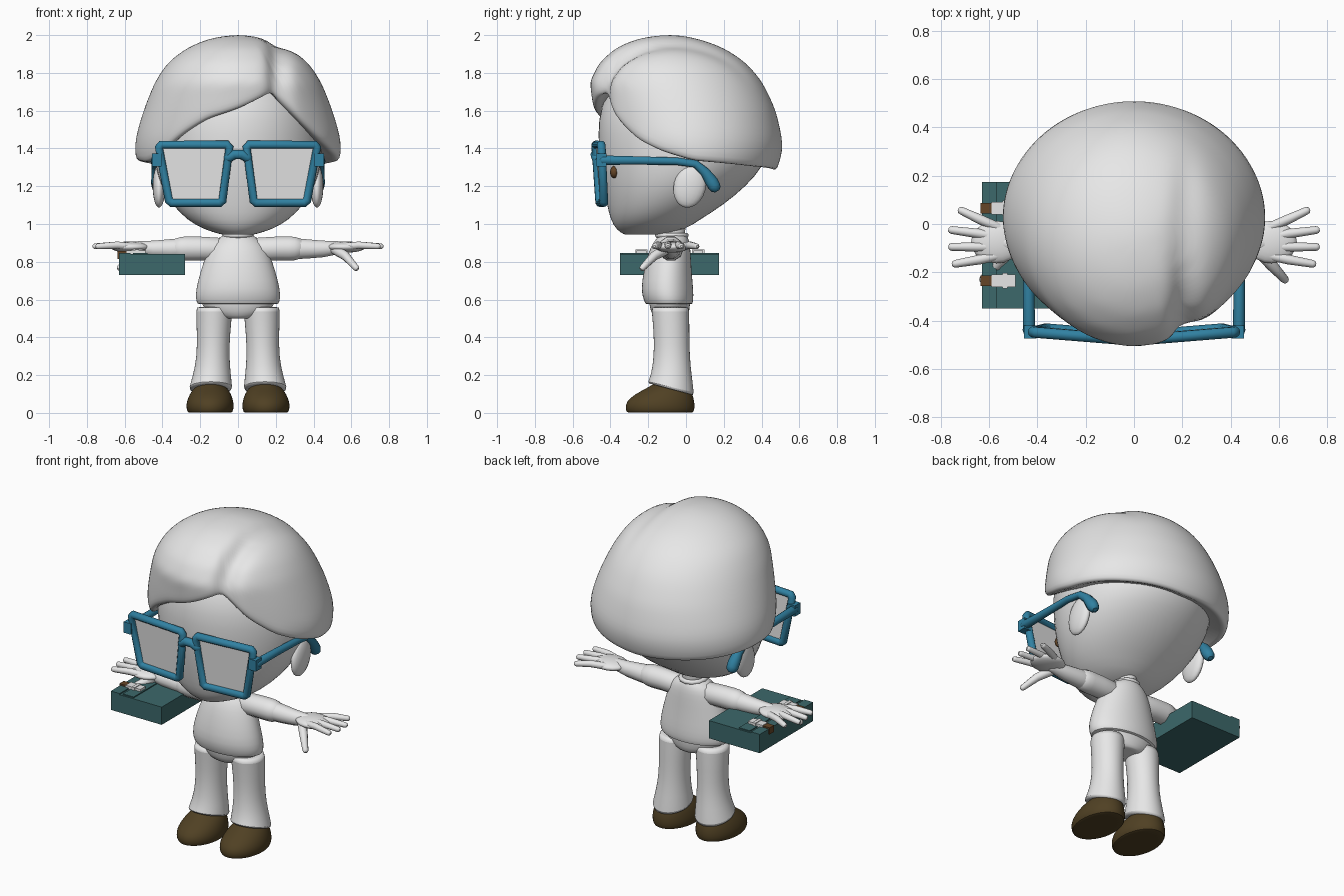
import bpy, bmesh, math
from mathutils import Vector, Euler

if "Cube" in bpy.data.objects:
    bpy.data.objects.remove(bpy.data.objects["Cube"])


def mat(name, rgb):
    m = bpy.data.materials.new(name)
    m.diffuse_color = (*rgb, 1)
    m.use_nodes = True
    m.node_tree.nodes["Principled BSDF"].inputs["Base Color"].default_value = m.diffuse_color
    return m


PALE = mat("pale_grey", (0.8, 0.8, 0.8))
BLUE = mat("frame_blue", (0.03, 0.22, 0.36))
TEAL = mat("case_teal", (0.045, 0.14, 0.145))
BROWN = mat("shoe_brown", (0.08, 0.052, 0.017))
TAN = mat("buckle_brown", (0.13, 0.06, 0.02))


def finish(ob, material, angle=50):
    ob.data.materials.clear()
    ob.data.materials.append(material)
    bpy.ops.object.select_all(action='DESELECT')
    ob.select_set(True)
    bpy.context.view_layer.objects.active = ob
    bpy.ops.object.shade_smooth_by_angle(angle=math.radians(angle))
    return ob


def from_bm(name, bm, material, sub=0, angle=50):
    bmesh.ops.recalc_face_normals(bm, faces=bm.faces)
    me = bpy.data.meshes.new(name)
    bm.to_mesh(me)
    bm.free()
    ob = bpy.data.objects.new(name, me)
    bpy.context.collection.objects.link(ob)
    finish(ob, material, angle)
    if sub:
        ob.modifiers.new("smooth", 'SUBSURF').levels = sub
        ob.modifiers["smooth"].render_levels = sub
    return ob


def skin_rings(bm, rings):
    """Bridge rows of points and close both ends."""
    rows = [[bm.verts.new(p) for p in r] for r in rings]
    n = len(rows[0])
    for a, b in zip(rows, rows[1:]):
        for i in range(n):
            j = (i + 1) % n
            bm.faces.new((a[i], a[j], b[j], b[i]))
    bm.faces.new(rows[0])
    bm.faces.new(rows[-1])


def oval(z, cx, rx, yf, yb, n=28, k=1.0):
    yc, ry = (yf + yb) / 2, (yb - yf) / 2
    return [Vector((cx + k * rx * math.cos(2 * math.pi * i / n),
                    yc + k * ry * math.sin(2 * math.pi * i / n), z)) for i in range(n)]


def loft(name, rows, material, tilt=None):
    """Stack of ovals, each row: z, centre x, half width, front y, back y."""
    rings = [oval(*rows[0], k=0.93)] + [oval(*r) for r in rows] + [oval(*rows[-1], k=0.93)]
    if tilt:
        for r in rings:
            for p in r:
                p.z += tilt(p)
    bm = bmesh.new()
    skin_rings(bm, rings)
    return from_bm(name, bm, material, 1, 60)


def tube(name, pts, radii, material, closed=False):
    pts = [Vector(p) for p in pts]
    radii = list(radii)
    if not closed:  # rounded ends
        for at, step in ((0, 1), (-1, -2)):
            d = (pts[at] - pts[at + step if at == 0 else -2]).normalized()
            r, p = radii[at], pts[at]
            extra = [(p + d * r * 0.55, r * 0.83), (p + d * r * 0.9, r * 0.4)]
            for q, s in extra:
                if at == 0:
                    pts.insert(0, q)
                    radii.insert(0, s)
                else:
                    pts.append(q)
                    radii.append(s)
    cu = bpy.data.curves.new(name, 'CURVE')
    cu.dimensions = '3D'
    cu.bevel_depth = 1.0
    cu.bevel_resolution = 3
    cu.use_fill_caps = True
    sp = cu.splines.new('POLY')
    sp.points.add(len(pts) - 1)
    for q, p, r in zip(sp.points, pts, radii):
        q.co = (*p, 1)
        q.radius = r
    sp.use_cyclic_u = closed
    ob = bpy.data.objects.new(name, cu)
    bpy.context.collection.objects.link(ob)
    bpy.ops.object.select_all(action='DESELECT')
    ob.select_set(True)
    bpy.context.view_layer.objects.active = ob
    bpy.ops.object.convert(target='MESH')
    return finish(bpy.context.view_layer.objects.active, material)


def ellipsoid(name, c, r, material, rot=(0, 0, 0)):
    bm = bmesh.new()
    bmesh.ops.create_uvsphere(bm, u_segments=20, v_segments=12, radius=1)
    e = Euler(rot).to_matrix()
    for v in bm.verts:
        v.co = e @ Vector(a * b for a, b in zip(v.co, r)) + Vector(c)
    return from_bm(name, bm, material)


def box(name, lo, hi, material):
    bm = bmesh.new()
    bmesh.ops.create_cube(bm, size=1)
    for v in bm.verts:
        v.co = Vector(l + (t + 0.5) * (h - l) for t, l, h in zip(v.co, lo, hi))
    return from_bm(name, bm, material, angle=30)


def lerp_table(table, x):
    for a, b in zip(table, table[1:]):
        if x <= b[0]:
            t = max(0, (x - a[0]) / (b[0] - a[0]))
            return [p + t * (q - p) for p, q in zip(a[1:], b[1:])]
    return list(table[-1][1:])


# Head and neck
loft("head", [(.945, 0, .09, -.33, -.13), (.97, 0, .18, -.37, 0), (1.02, 0, .27, -.4, .07),
              (1.1, 0, .35, -.42, .2), (1.2, 0, .41, -.44, .32), (1.3, 0, .44, -.455, .41),
              (1.4, 0, .45, -.465, .44), (1.55, 0, .44, -.47, .42), (1.7, 0, .38, -.43, .35),
              (1.85, 0, .25, -.3, .2), (1.93, 0, .1, -.15, .05)], PALE)
loft("neck", [(.88, 0, .06, -.14, -.01), (1.0, 0, .06, -.15, 0)], PALE)

# Hair cap: ovals by depth below the crown, cut off at a swept hairline with a parting groove
SHELL = [(math.sqrt(2 - z), rx, yf, yb) for z, rx, yf, yb in (
    (2.0, 0, -.08, -.08), (1.98, .15, -.25, .06), (1.93, .27, -.37, .2), (1.85, .375, -.46, .32),
    (1.75, .44, -.51, .405), (1.6, .5, -.49, .475), (1.45, .545, -.465, .51),
    (1.36, .545, -.44, .515), (1.25, .49, -.4, .46))]
HAIRLINE = [(-63, 1.74), (-50, 1.58), (-35, 1.47), (-20, 1.41), (0, 1.36), (45, 1.33), (90, 1.31),
            (135, 1.33), (180, 1.36), (205, 1.35), (218, 1.38), (235, 1.5), (250, 1.58),
            (270, 1.635), (285, 1.69), (297, 1.74)]


def hair_point(deg, t, k=1.0, dz=0.0):
    rim = lerp_table(HAIRLINE, deg)[0]
    z = 2 - (2 - rim) * t ** 1.8
    rx, yf, yb = lerp_table(SHELL, math.sqrt(2 - z))
    a = math.radians(deg)
    p = Vector((k * rx * math.cos(a), (yf + yb) / 2 + k * (yb - yf) / 2 * math.sin(a), z + dz))
    fade = min(1, max(0, (0.35 - p.y) / 0.75))
    c = Vector((0, 0, 1.45))
    return c + (p - c) * (1 - 0.09 * fade * math.exp(-((p.x - 0.215) / 0.045) ** 2))


AZ = [-63 + 360 * i / 72 for i in range(72)]
rings = [[hair_point(a, (j + 0.3) / 15.3) for a in AZ] for j in range(16)]
rings += [[hair_point(a, 1, .975, -.025) for a in AZ], [hair_point(a, 1, .92, -.025) for a in AZ],
          [hair_point(a, 1, .82, .02) for a in AZ]]
bm = bmesh.new()
skin_rings(bm, rings)
from_bm("hair", bm, PALE, 1, 70)

# Jumper and trousers
loft("jumper", [(.575, 0, .215, -.215, .035), (.6, 0, .225, -.225, .04), (.65, 0, .225, -.24, .04),
                (.75, 0, .2, -.225, .03), (.85, 0, .165, -.2, .025), (.9, 0, .14, -.175, .02),
                (.93, 0, .1, -.15, .01), (.945, 0, .065, -.14, 0)], PALE)
loft("hips", [(.5, 0, .09, -.16, .0), (.53, 0, .18, -.19, .02), (.62, 0, .205, -.2, .025)], PALE)
tube("collar", [(.07 * math.cos(a * .524), -.075 + .075 * math.sin(a * .524), .94) for a in range(12)],
     [.014] * 12, PALE, True)


def frame_y(x, z):
    return -.478 + .03 * (abs(x) - .05) / .37 + (1.42 - z) * .06


for s, side in ((1, "left"), (-1, "right")):
    # Legs with flared, slanted hems, and shoes
    loft(side + "_leg", [(.125, s * .145, .117, -.205, .045), (.2, s * .138, .1, -.185, .03),
                         (.3, s * .132, .086, -.17, .02), (.42, s * .13, .088, -.17, .018),
                         (.56, s * .125, .098, -.185, .018)], PALE,
         lambda p: -(p.y + .08) * .27 if p.z < .16 else 0)
    loft(side + "_shoe", [(.001, s * .148, .118, -.315, .04), (.025, s * .148, .127, -.322, .047),
                          (.06, s * .148, .125, -.318, .046), (.1, s * .146, .11, -.27, .035),
                          (.13, s * .145, .09, -.21, .02), (.155, s * .145, .06, -.17, 0)], BROWN)

    # Arms, cuffs and hands
    tube(side + "_sleeve", [(s * .1, -.08, .865), (s * .2, -.08, .87), (s * .27, -.08, .87),
                            (s * .3, -.08, .87)], [.065, .066, .067, .065], PALE)
    tube(side + "_arm", [(s * .25, -.08, .87), (s * .36, -.08, .868), (s * .45, -.08, .868),
                         (s * .53, -.08, .875)], [.06, .054, .046, .036], PALE)
    ellipsoid(side + "_palm", (s * .57, -.075, .878), (.105, .088, .03), PALE)
    for i, (by, tx, ty) in enumerate(((-.015, .715, .055), (-.055, .755, -.025),
                                      (-.095, .755, -.095), (-.13, .74, -.165))):
        tube(f"{side}_finger_{i + 1}", [(s * .56, by, .88), (s * .64, (by + ty) / 2, .888),
                                        (s * tx, ty, .882)], [.02, .02, .016], PALE)
    tube(side + "_thumb", [(s * .51, -.1, .868), (s * .57, -.17, .83), (s * .625, -.23, .768)],
         [.028, .024, .017], PALE)

    # Ears and eyes
    ellipsoid(side + "_ear", (s * .418, .02, 1.2), (.034, .085, .115), PALE, (-.25, 0, 0))
    ellipsoid(side + "_eye", (s * .23, -.38, 1.275), (.03, .022, .032), TAN)

    # Glasses: rim, lens, hinge and temple arm
    outline = [(.405, 1.42), (.06, 1.42), (.046, 1.405), (.082, 1.125), (.097, 1.112),
               (.35, 1.112), (.366, 1.125), (.418, 1.405)]
    pts = [Vector((s * x, frame_y(x, z), z)) for x, z in outline]
    tube(side + "_rim", pts, [.023] * 8, BLUE, True)
    bm = bmesh.new()
    f = bm.faces.new([bm.verts.new(p) for p in pts])
    ex = bmesh.ops.extrude_face_region(bm, geom=[f])["geom"]
    for v in ex:
        if isinstance(v, bmesh.types.BMVert):
            v.co.y += .006
    from_bm(side + "_lens", bm, PALE, angle=30)
    x0, x1 = sorted((s * .405, s * .455))
    box(side + "_hinge", (x0, -.475, 1.305), (x1, -.42, 1.372), BLUE)
    tube(side + "_temple", [(s * .435, -.44, 1.338), (s * .437, -.25, 1.336), (s * .442, -.05, 1.332),
                            (s * .438, .05, 1.318), (s * .43, .1, 1.275), (s * .425, .135, 1.225),
                            (s * .425, .15, 1.2)], [.026, .023, .021, .021, .027, .035, .034], BLUE)
tube("bridge", [(-.05, -.475, 1.35), (-.02, -.48, 1.368), (.02, -.48, 1.368), (.05, -.475, 1.35)],
     [.026] * 4, BLUE)

# Flat case under the right hand, with flap, straps and buckles
box("case", (-.63, -.35, .73), (-.28, .175, .84), TEAL)
box("case_flap", (-.63, -.35, .84), (-.57, .175, .847), TEAL)
box("case_panel", (-.555, -.34, .84), (-.48, .165, .846), TEAL)
for i, y in enumerate((.065, -.235)):
    box(f"strap_{i + 1}", (-.59, y - .026, .84), (-.49, y + .026, .86), PALE)
    box(f"strap_loop_{i + 1}", (-.545, y - .032, .84), (-.525, y + .032, .864), PALE)
    box(f"buckle_{i + 1}", (-.637, y - .022, .815), (-.59, y + .022, .856), TAN)
